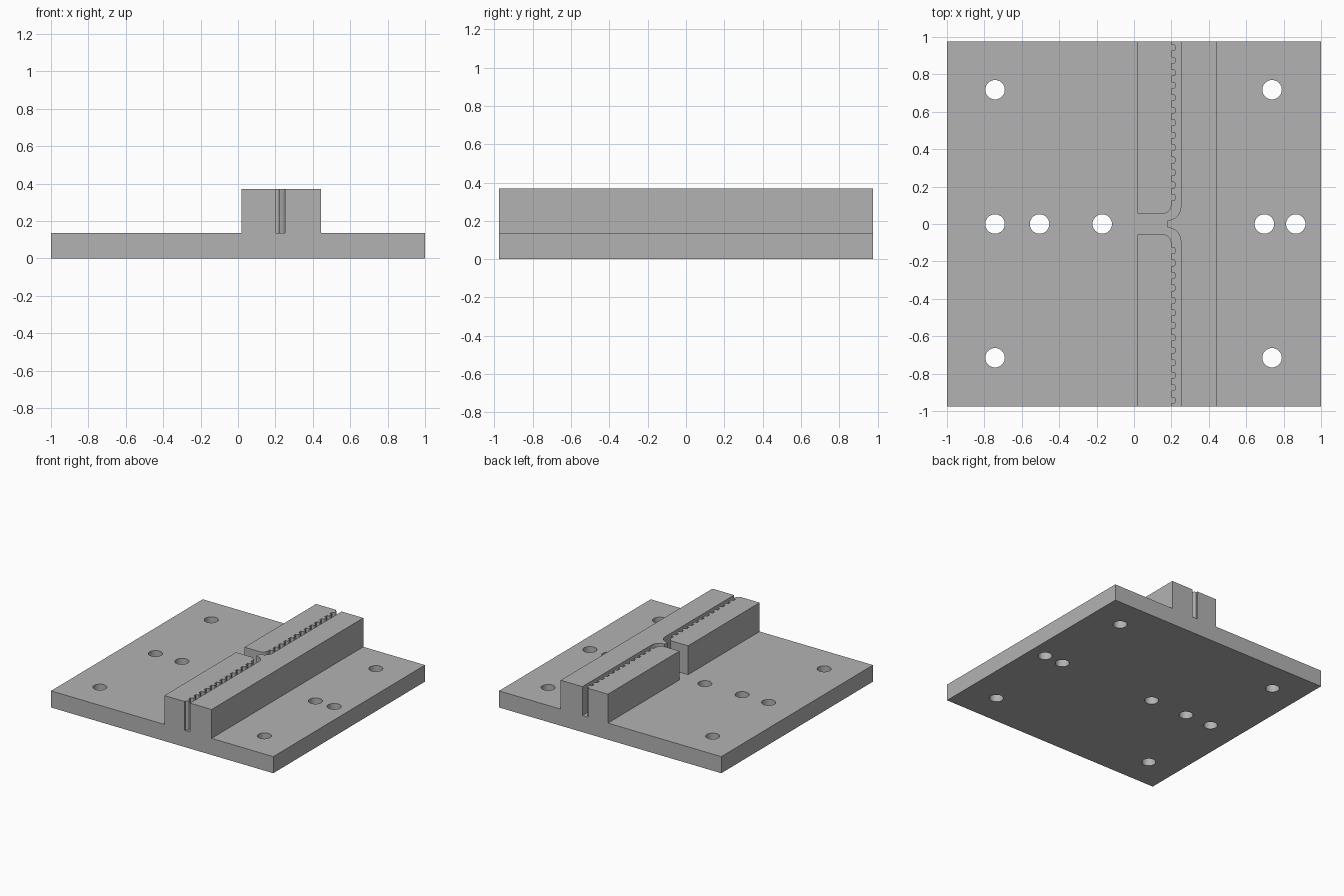
import bpy, bmesh
from math import radians, cos, sin

cube = bpy.data.objects.get("Cube")
if cube:
    bpy.data.objects.remove(cube)

grey = bpy.data.materials.new("light grey")
grey.use_nodes = True
COLOUR = (0.45, 0.45, 0.45, 1)
grey.diffuse_color = COLOUR
grey.node_tree.nodes["Principled BSDF"].inputs["Base Color"].default_value = COLOUR

BASE, TOP, HALF_Y = 0.135, 0.37, 0.975


def prism(name, outline, z0, z1):
    """Extrude a flat outline between two heights."""
    bm = bmesh.new()
    face = bm.faces.new([bm.verts.new((x, y, z0)) for x, y in outline])
    up = bmesh.ops.extrude_face_region(bm, geom=[face])["geom"]
    bmesh.ops.translate(bm, vec=(0, 0, z1 - z0),
                        verts=[v for v in up if isinstance(v, bmesh.types.BMVert)])
    bmesh.ops.recalc_face_normals(bm, faces=bm.faces)
    mesh = bpy.data.meshes.new(name)
    bm.to_mesh(mesh)
    bm.free()
    mesh.materials.append(grey)
    obj = bpy.data.objects.new(name, mesh)
    bpy.context.collection.objects.link(obj)
    return obj


def arc(cx, cy, r, start, end, steps=12):
    angles = [radians(start + (end - start) * i / steps) for i in range(steps + 1)]
    return [(cx + r * cos(a), cy + r * sin(a)) for a in angles]


def flip(points):
    return [(x, -y) for x, y in reversed(points)]


def smooth(obj):
    bpy.ops.object.select_all(action="DESELECT")
    obj.select_set(True)
    bpy.context.view_layer.objects.active = obj
    bpy.ops.object.shade_smooth_by_angle(angle=radians(30))


# Base plate with drilled screw holes
plate = prism("base_plate", [(-1, -HALF_Y), (1, -HALF_Y), (1, HALF_Y), (-1, HALF_Y)], 0, BASE)
holes = [(x, y) for x in (-0.743, 0.738) for y in (-0.715, 0.718)]
holes += [(x, 0) for x in (-0.743, -0.505, -0.17, 0.697, 0.865)]
bpy.context.view_layer.objects.active = plate
for x, y in holes:
    cutter = prism("hole_cutter", arc(x, y, 0.052, 0, 360 - 360 / 40, 39), -0.1, BASE + 0.1)
    cutter.hide_render = True
    mod = plate.modifiers.new("hole", "BOOLEAN")
    mod.object, mod.operation, mod.solver = cutter, "DIFFERENCE", "EXACT"
    bpy.ops.object.modifier_apply(modifier=mod.name)
    bpy.data.objects.remove(cutter)
smooth(plate)

# Long clamp wall with a flared centre nose
flare = arc(0.18, 0.09, 0.07, 0, -90)
wall = [(0.445, -HALF_Y), (0.445, HALF_Y), (0.25, HALF_Y)] + flare
wall += flip(flare) + [(0.25, -HALF_Y)]
smooth(prism("clamp_wall", wall, BASE, TOP))

# Toothed jaws, one each side of the centre gap
ROOT, TIP, PITCH = 0.2, 0.221, 0.0667
jaw = [(0.02, 0.055)] + arc(0.153, 0.102, 0.047, -90, 0)
for i in reversed(range(13)):
    y = 0.942 - i * PITCH
    tooth = arc(TIP - 0.009, y + 0.009, 0.009, 0, 90, 4)
    lower = [(x, 2 * y - yy) for x, yy in reversed(tooth)]
    jaw += [(ROOT, y - 0.018)] + lower + tooth + [(ROOT, y + 0.018)]
jaw += [(ROOT, HALF_Y), (0.02, HALF_Y)]
smooth(prism("rear_toothed_jaw", jaw, BASE, TOP))
smooth(prism("front_toothed_jaw", flip(jaw), BASE, TOP))
